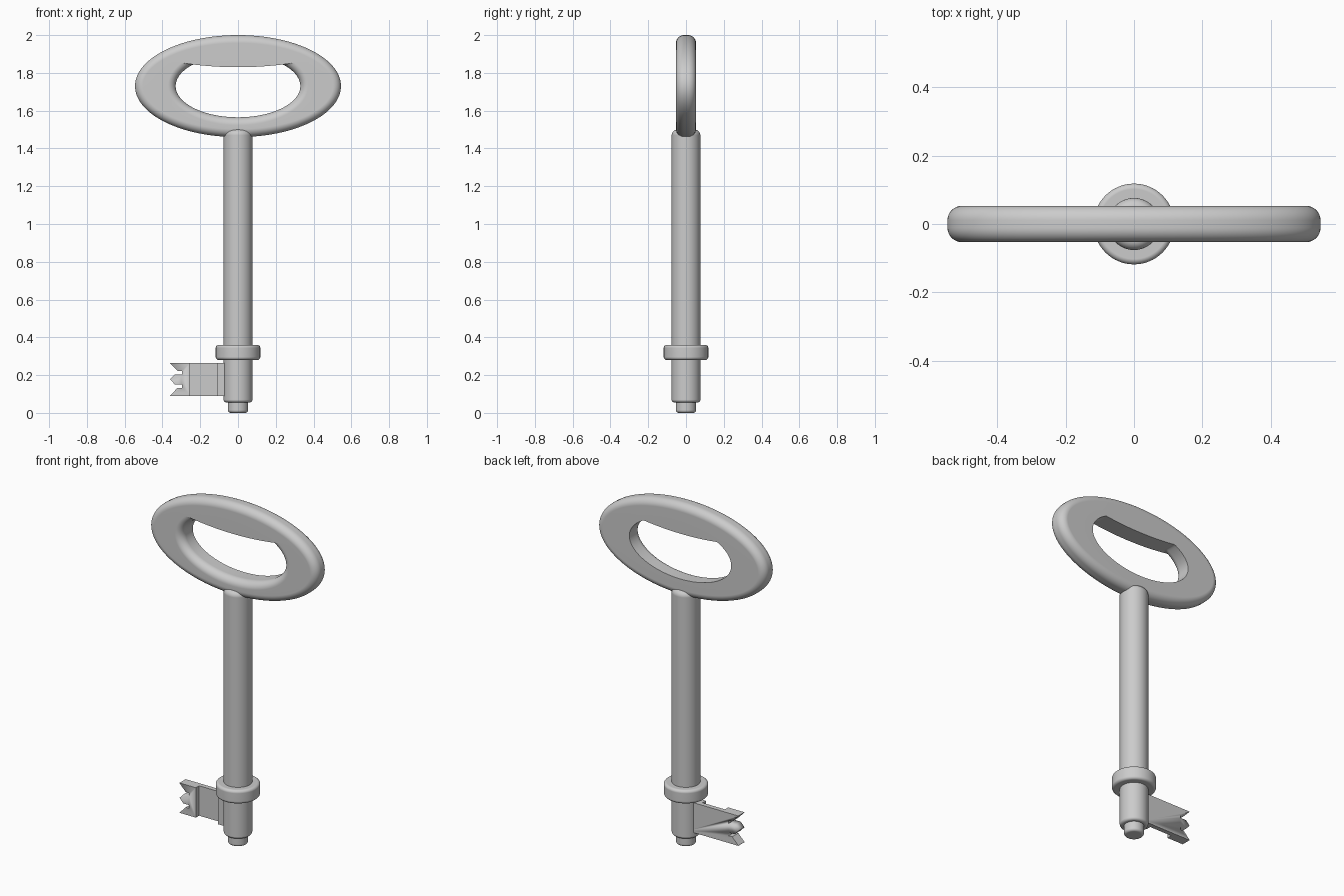
import bpy, bmesh
from math import sin, cos, pi, radians

if "Cube" in bpy.data.objects:
    bpy.data.objects.remove(bpy.data.objects["Cube"])


def finish(name, bm):
    bmesh.ops.recalc_face_normals(bm, faces=bm.faces[:])
    mesh = bpy.data.meshes.new(name)
    bm.to_mesh(mesh)
    bm.free()
    obj = bpy.data.objects.new(name, mesh)
    bpy.context.collection.objects.link(obj)
    bpy.ops.object.select_all(action='DESELECT')
    obj.select_set(True)
    bpy.context.view_layer.objects.active = obj
    bpy.ops.object.shade_smooth_by_angle(angle=radians(30))
    mod = obj.modifiers.new("weighted_normals", 'WEIGHTED_NORMAL')
    mod.keep_sharp = True
    return obj


def bridge(bm, a, b):
    n = len(a)
    for i in range(n):
        j = (i + 1) % n
        bm.faces.new((a[i], a[j], b[j], b[i]))


def round_bar(name, radius, z0, z1, low, high, sides=64, steps=6):
    """Upright cylinder with rounded lower and upper rims."""
    angles = [pi / 2 * i / steps for i in range(steps + 1)]
    profile = [(radius - low + low * sin(a), z0 + low - low * cos(a)) for a in angles]
    profile += [(radius - high + high * cos(a), z1 - high + high * sin(a)) for a in angles]
    bm = bmesh.new()
    rings = [[bm.verts.new((r * cos(2 * pi * i / sides), r * sin(2 * pi * i / sides), z))
              for i in range(sides)] for r, z in profile]
    for a, b in zip(rings, rings[1:]):
        bridge(bm, a, b)
    bm.faces.new(rings[0])
    bm.faces.new(rings[-1])
    return finish(name, bm)


# shank, collar and tip
round_bar("shank", 0.076, 0.055, 1.50, 0.015, 0.03)
round_bar("collar", 0.118, 0.28, 0.36, 0.016, 0.016)
round_bar("tip", 0.054, 0.0, 0.07, 0.015, 0.005)

# bow: rounded oval with an oval hole flattened by a shallow arc at the top
N, STEPS, CZ, HALF, R = 160, 8, 1.73, 0.053, 0.042
bm = bmesh.new()


def oval(rx, rz, y, flattened=False):
    ring = []
    for i in range(N):
        t = 2 * pi * i / N
        x, z = rx * cos(t), rz * sin(t)
        if flattened:
            z = min(z, 0.10 + 0.26 * x * x)
        ring.append(bm.verts.new((x, y, CZ + z)))
    return ring


arc = [pi / 2 * i / STEPS for i in range(STEPS + 1)]
rings = []
for a in arc:                                   # outer back rim
    d = R * (1 - sin(a))
    rings.append((d, HALF - R + R * cos(a)))
for a in arc:                                   # outer front rim
    d = R * (1 - cos(a))
    rings.append((d, -HALF + R - R * sin(a)))
loops = [oval(0.545 - d, 0.27 - d, y) for d, y in rings]
for a in arc:                                   # inner front rim, rounded
    d = R * (1 - sin(a))
    loops.append(oval(0.33 + d, 0.165 + d, -HALF + R - R * cos(a), True))
# the arcs run from the flat front face into the hole wall
inner = loops[-len(arc):]
loops.append(oval(0.33, 0.165, HALF, True))     # inner back rim, sharp
for a, b in zip(loops, loops[1:] + loops[:1]):
    bridge(bm, a, b)
finish("bow", bm)


# bit: grooved plate extruded upward, with a notched end
def prism(name, points, to_3d, depth):
    bm = bmesh.new()
    face = bm.faces.new([bm.verts.new(to_3d(*p)) for p in points])
    ext = bmesh.ops.extrude_face_region(bm, geom=[face])
    verts = [v for v in ext["geom"] if isinstance(v, bmesh.types.BMVert)]
    bmesh.ops.translate(bm, verts=verts, vec=depth)
    return finish(name, bm)


F, G, B = -0.027, 0.003, 0.03
plan = [(-0.36, F), (-0.254, F), (-0.254, G), (-0.11, G),
        (-0.11, F), (-0.03, F), (-0.03, B), (-0.36, B)]
bit = prism("bit", plan, lambda x, y: (x, y, 0.09), (0, 0, 0.175))

# end notches, mirrored about the middle of the bit
MID = 0.1775
half = [(-0.36, 0.0), (-0.335, 0.026), (-0.297, 0.026),
        (-0.297, 0.045), (-0.32, 0.045), (-0.362, 0.0885)]
for label, s in (("upper", 1), ("lower", -1)):
    pts = half + [(-0.40, 0.0885), (-0.40, 0.0)]
    cutter = prism(label + "_notch_cutter", pts,
                   lambda x, z: (x, -0.1, MID + s * z), (0, 0.2, 0))
    cutter.hide_render = True
    cutter.hide_viewport = True
    cut = bit.modifiers.new(label + "_notch", 'BOOLEAN')
    cut.operation = 'DIFFERENCE'
    cut.object = cutter
    cut.solver = 'EXACT'
